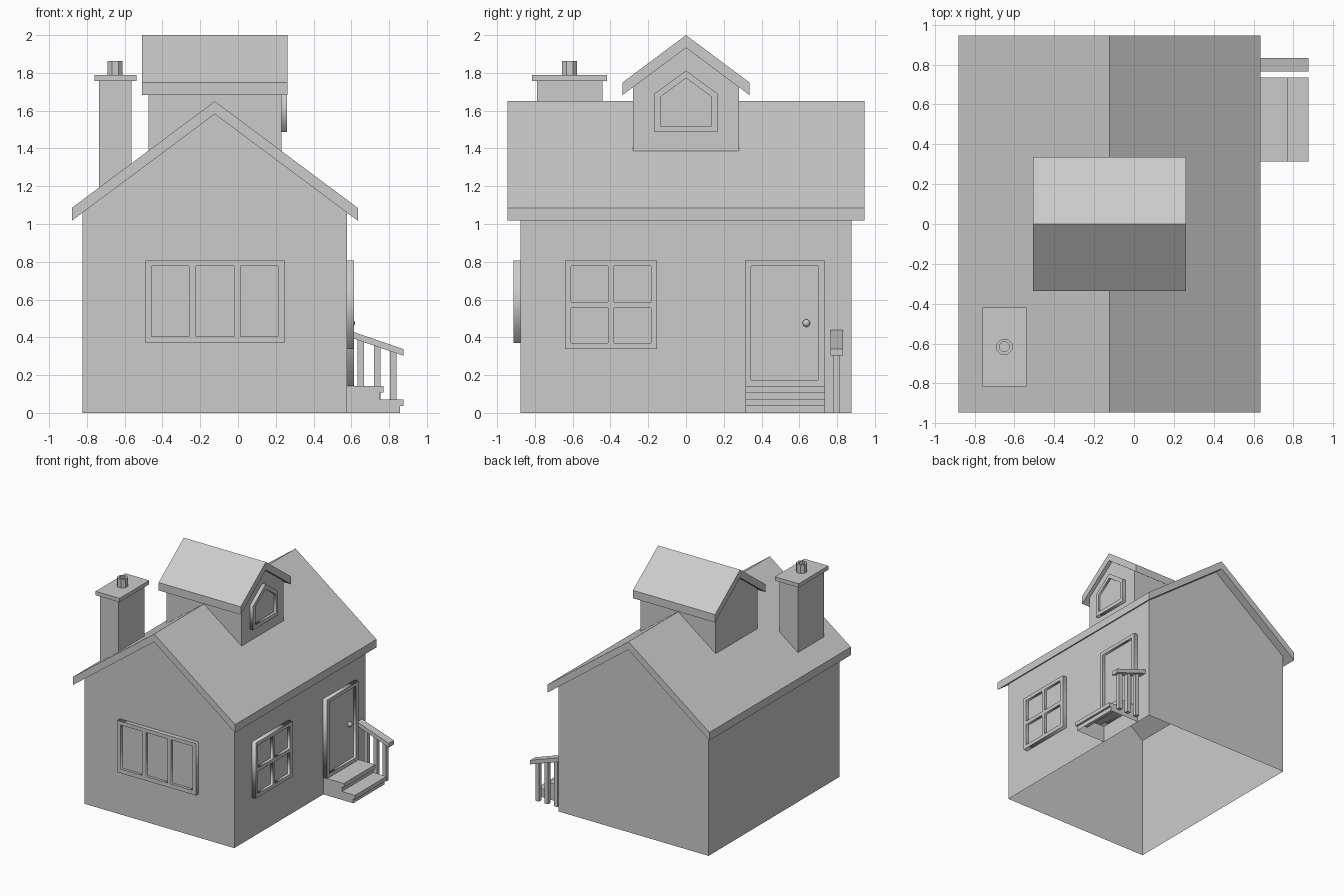
import bpy, bmesh, math
from mathutils import Matrix

if "Cube" in bpy.data.objects:
    bpy.data.objects.remove(bpy.data.objects["Cube"])

CX = -0.123          # ridge line of the house
SLOPE = 0.746        # roof pitch (rise per unit)


def finish(name, bm):
    mesh = bpy.data.meshes.new(name)
    bm.to_mesh(mesh)
    bm.free()
    obj = bpy.data.objects.new(name, mesh)
    bpy.context.collection.objects.link(obj)
    return obj


def prism(name, profile, axis, a, b, skip=(), edit=None):
    """Extrude a 2D profile along 'x' (profile y,z) or 'y' (profile x,z).
    Sides listed in skip stay open."""
    bm = bmesh.new()
    put = (lambda p, t: (t, p[0], p[1])) if axis == 'x' else (lambda p, t: (p[0], t, p[1]))
    r0 = [bm.verts.new(put(p, a)) for p in profile]
    r1 = [bm.verts.new(put(p, b)) for p in profile]
    bm.faces.new(r0)
    bm.faces.new(r1[::-1])
    n = len(profile)
    for i in range(n):
        if i not in skip:
            j = (i + 1) % n
            bm.faces.new((r0[j], r0[i], r1[i], r1[j]))
    bmesh.ops.recalc_face_normals(bm, faces=bm.faces)
    if edit:
        edit(bm)
    return finish(name, bm)


def rect(u0, u1, v0, v1):
    return [(u0, v0), (u1, v0), (u1, v1), (u0, v1)]


def box(name, x0, x1, y0, y1, z0, z1):
    return prism(name, rect(x0, x1, z0, z1), 'y', y0, y1)


def chevron(c, half, top, thick):
    low = top - half * SLOPE
    return [(c - half, low), (c, top), (c + half, low),
            (c + half, low - thick), (c, top - thick), (c - half, low - thick)]


def sheet(name, loops, side, pos, depth):
    """Filled outline(s), inner loops become holes, laid on a wall."""
    cu = bpy.data.curves.new(name, 'CURVE')
    cu.dimensions = '2D'
    cu.fill_mode = 'BOTH'
    cu.extrude = depth / 2
    for loop in loops:
        s = cu.splines.new('POLY')
        s.points.add(len(loop) - 1)
        for p, (u, v) in zip(s.points, loop):
            p.co = (u, v, 0, 1)
        s.use_cyclic_u = True
    obj = bpy.data.objects.new(name, cu)
    bpy.context.collection.objects.link(obj)
    h = math.pi / 2
    if side == 'right':
        obj.rotation_euler = (h, 0, h)
        obj.location.x = pos + depth / 2
    else:
        obj.rotation_euler = (h, 0, 0)
        obj.location.y = pos - depth / 2
    bpy.ops.object.select_all(action='DESELECT')
    obj.select_set(True)
    bpy.context.view_layer.objects.active = obj
    bpy.ops.object.convert(target='MESH')


def window(name, outer, panes, side, wall, depth):
    sheet(name + "_frame", [outer] + panes, side, wall, depth)
    out = 1 if side == 'right' else -1
    sheet(name + "_panel", panes, side, wall + out * depth * 0.4, 0)


# House walls: gabled shell, open underneath and under the roof
eave = 1.583 - 0.701 * SLOPE
prism("walls", [(-0.824, 0), (0.578, 0), (0.578, eave), (CX, 1.583), (-0.824, eave)],
      'y', -0.875, 0.875, skip=(0, 2, 3))
prism("main_roof", chevron(CX, 0.757, 1.65, 0.068), 'y', -0.945, 0.945)


# Dormer: shell whose lower edge follows the main roof
def saddle(bm):
    bmesh.ops.bisect_plane(bm, geom=bm.verts[:] + bm.edges[:] + bm.faces[:],
                           plane_co=(CX, 0, 0), plane_no=(1, 0, 0))
    for v in bm.verts:
        if v.co.z < 1.4 and abs(v.co.x - CX) < 0.01:
            v.co.z = 1.64


d_eave = 1.934 - 0.28 * SLOPE
prism("dormer_walls", [(-0.28, 1.387), (0.28, 1.387), (0.28, d_eave), (0, 1.934), (-0.28, d_eave)],
      'x', -0.474, 0.229, skip=(0, 2, 3), edit=saddle)
prism("dormer_roof", chevron(0, 0.336, 2.0, 0.067), 'x', -0.507, 0.261)


def pentagon(half, bottom, side, peak):
    return [(-half, bottom), (half, bottom), (half, side), (0, peak), (-half, side)]


window("dormer_window", pentagon(0.167, 1.487, 1.69, 1.812),
       [pentagon(0.135, 1.52, 1.673, 1.772)], 'right', 0.229, 0.03)

# Front window with three panes
window("front_window", rect(-0.491, 0.245, 0.37, 0.808),
       [rect(u, u + 0.2, 0.405, 0.777) for u in (-0.459, -0.222, 0.012)],
       'front', -0.875, 0.037)

# Side window with four panes
window("side_window", rect(-0.64, -0.153, 0.338, 0.808),
       [rect(u, u + 0.195, v, w) for u in (-0.609, -0.381)
        for v, w in ((0.37, 0.556), (0.588, 0.778))],
       'right', 0.578, 0.037)

# Door and round knob
window("door", rect(0.312, 0.733, 0.143, 0.808),
       [rect(0.343, 0.699, 0.175, 0.778)], 'right', 0.578, 0.037)
bm = bmesh.new()
bmesh.ops.create_uvsphere(bm, u_segments=16, v_segments=8, radius=0.02,
                          matrix=Matrix.Translation((0.6, 0.637, 0.475)))
for f in bm.faces:
    f.smooth = True
finish("door_knob", bm)

# Steps: hollow, with overhanging treads
prism("steps", [(0.578, 0), (0.858, 0), (0.858, 0.037), (0.875, 0.037), (0.875, 0.071),
                (0.752, 0.071), (0.752, 0.108), (0.77, 0.108), (0.77, 0.143), (0.578, 0.143)],
      'y', 0.314, 0.735, skip=(0, 9))

# Handrail on three posts
prism("handrail", [(0.578, 0.44), (0.875, 0.338), (0.875, 0.303), (0.578, 0.405)],
      'y', 0.766, 0.832)
for i, x in enumerate((0.649, 0.737, 0.822)):
    box("rail_post_%d" % (i + 1), x - 0.017, x + 0.017, 0.782, 0.815, 0,
        0.43 - (x - 0.578) * 0.343)

# Chimney: base cut to the roof slope, cap and hollow pot
base = [(x, 1.645 + (x - CX) * SLOPE) for x in (-0.737, -0.563)]
prism("chimney", base + [(-0.563, 1.757), (-0.737, 1.757)], 'y', -0.79, -0.443)
box("chimney_cap", -0.761, -0.538, -0.815, -0.418, 1.757, 1.79)
bm = bmesh.new()
place = Matrix.Translation((-0.65, -0.616, 1.8265)) @ Matrix.Rotation(math.pi / 8, 4, 'Z')
bmesh.ops.create_cone(bm, cap_ends=True, segments=8, radius1=0.043, radius2=0.043,
                      depth=0.073, matrix=place)
top = max(bm.faces, key=lambda f: f.calc_center_median().z)
bmesh.ops.inset_region(bm, faces=[top], thickness=0.017)
low = bmesh.ops.extrude_face_region(bm, geom=[top])
bmesh.ops.translate(bm, vec=(0, 0, -0.07),
                    verts=[e for e in low["geom"] if isinstance(e, bmesh.types.BMVert)])
if top.is_valid:
    bmesh.ops.delete(bm, geom=[top], context='FACES_ONLY')
bmesh.ops.recalc_face_normals(bm, faces=bm.faces)
finish("chimney_pot", bm)
